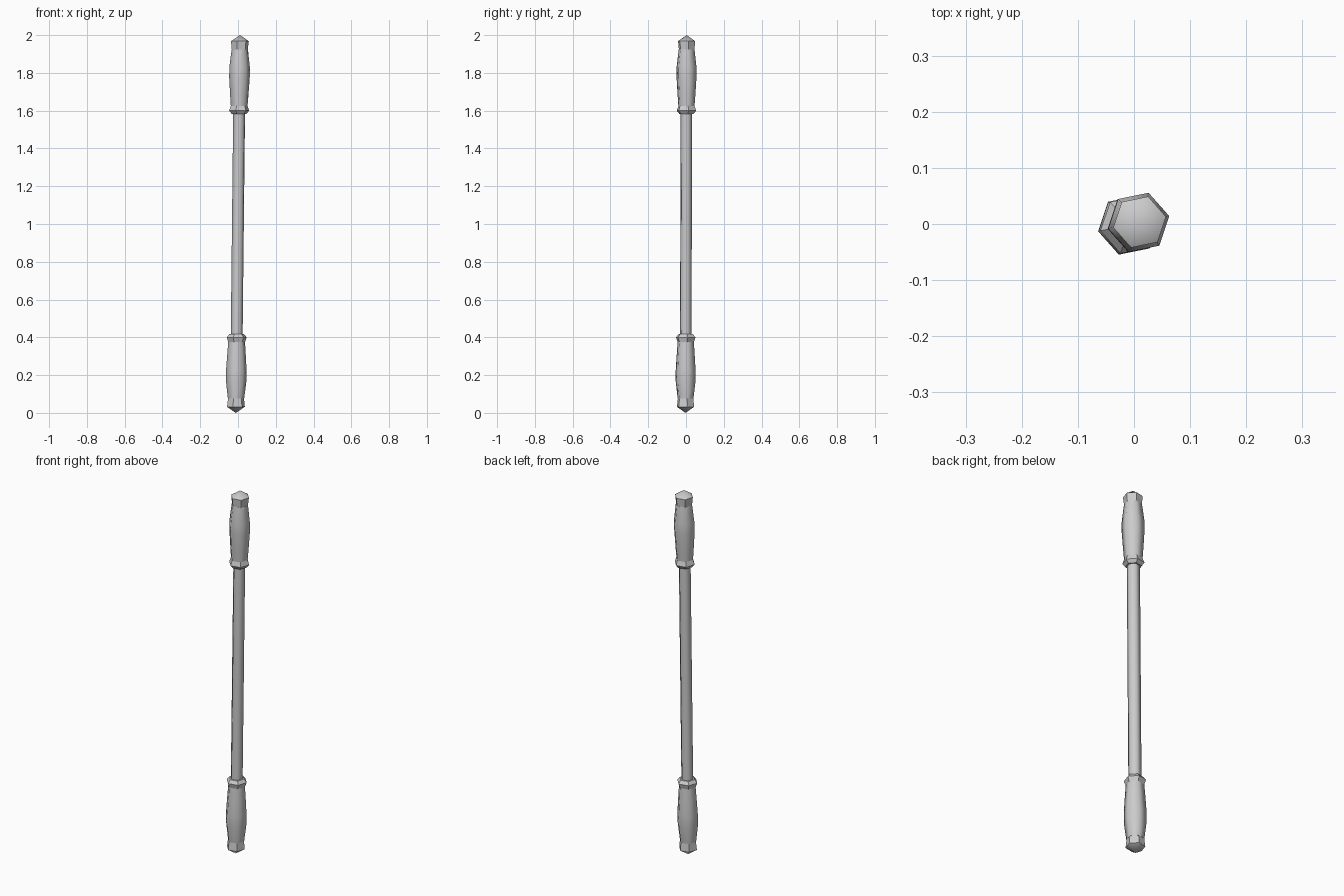
import bpy, bmesh, math

if "Cube" in bpy.data.objects:
    bpy.data.objects.remove(bpy.data.objects["Cube"])

SIDES = 6
TURN = math.radians(11.5)


def ring_part(name, profile, smooth, flip=False):
    """Six-sided lathed part along the slightly leaning staff axis; profile is (radius, z)."""
    if flip:
        profile = [(r, 2 - z) for r, z in reversed(profile)]
    bm = bmesh.new()
    rings = []
    for r, z in profile:
        cx, cy = 0.0108 * (z - 1) - 0.0005, 0.003 * (z - 1) + 0.0005
        if r == 0:
            rings.append([bm.verts.new((cx, cy, z))])
            continue
        rings.append([bm.verts.new((cx + r * math.cos(TURN + math.tau * i / SIDES),
                                    cy + r * math.sin(TURN + math.tau * i / SIDES), z))
                      for i in range(SIDES)])
    for a, b in zip(rings, rings[1:]):
        for i in range(SIDES):
            j = (i + 1) % SIDES
            quad = [a[i % len(a)], a[j % len(a)], b[j % len(b)], b[i % len(b)]]
            bm.faces.new(list(dict.fromkeys(quad)))
    for end in (rings[0], rings[-1]):
        if len(end) > 1:
            bm.faces.new(end)
    bmesh.ops.recalc_face_normals(bm, faces=bm.faces)
    mesh = bpy.data.meshes.new(name)
    bm.to_mesh(mesh)
    bm.free()
    obj = bpy.data.objects.new(name, mesh)
    bpy.context.collection.objects.link(obj)
    bpy.ops.object.select_all(action='DESELECT')
    obj.select_set(True)
    bpy.context.view_layer.objects.active = obj
    bpy.ops.object.shade_smooth_by_angle(angle=math.radians(smooth))


# Long central shaft
ring_part("shaft", [(0.032, 0.39), (0.032, 1.61)], 65)

# Matching fittings at both ends
for end, flip in (("upper", False), ("lower", True)):
    # Flared collar where the grip meets the shaft
    ring_part(end + "_collar",
              [(0.040, 1.583), (0.054, 1.600), (0.045, 1.625)], 40, flip)
    # Barrel-shaped grip
    ring_part(end + "_grip",
              [(0.045, 1.622), (0.050, 1.69), (0.0555, 1.775),
               (0.0555, 1.83), (0.044, 1.925)], 65, flip)
    # Pointed end cap
    ring_part(end + "_cap",
              [(0.043, 1.922), (0.048, 1.968), (0.0, 2.0)], 40, flip)
